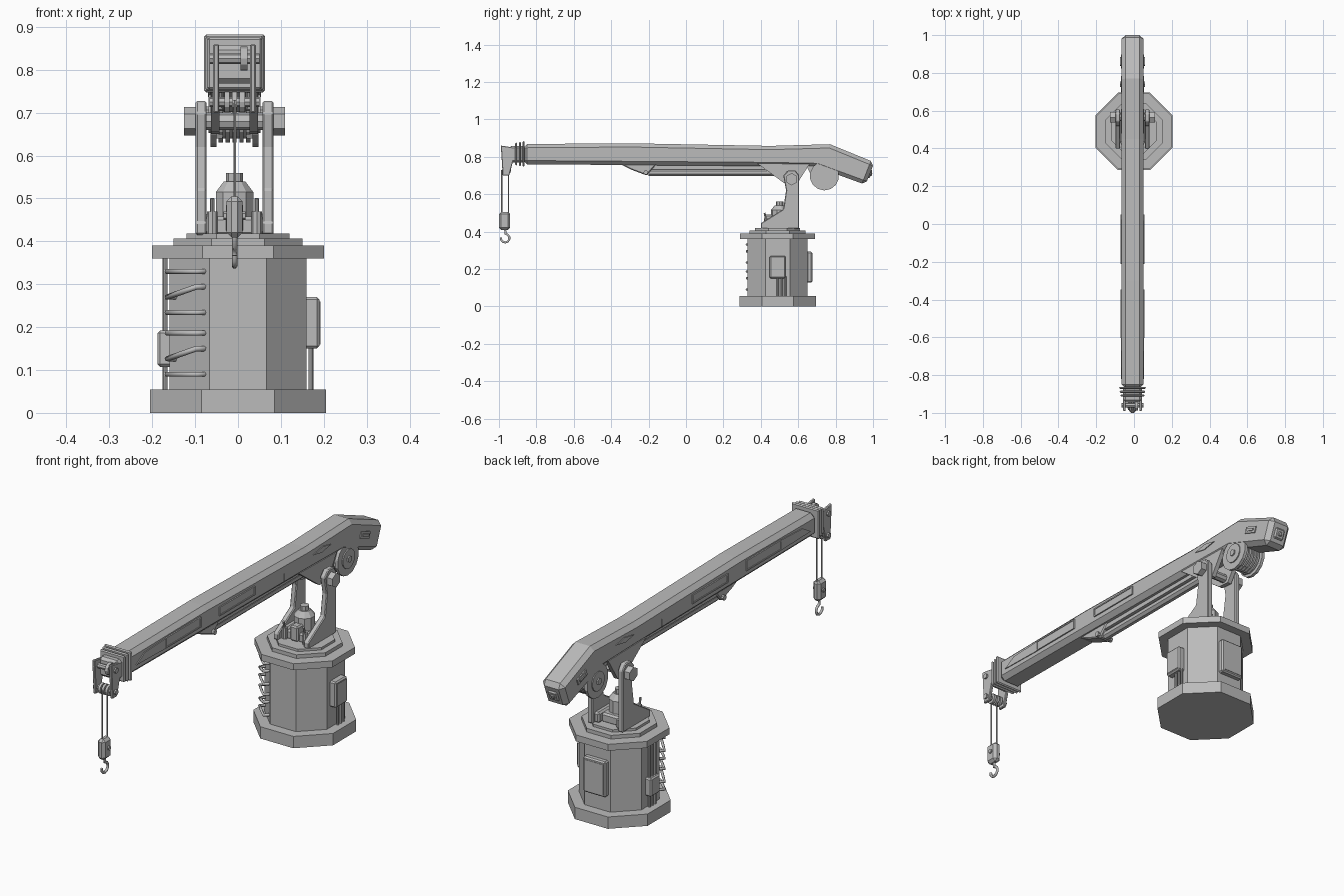
import bpy, bmesh, math
from mathutils import Vector, Matrix

cube = bpy.data.objects.get("Cube")
if cube:
    bpy.data.objects.remove(cube, do_unlink=True)

shade = (0.5, 0.5, 0.5, 1)
grey = bpy.data.materials.new("plain grey")
grey.use_nodes = True
grey.diffuse_color = shade
grey.node_tree.nodes["Principled BSDF"].inputs["Base Color"].default_value = shade

BOOM_X = -0.008            # boom centre line
BOOM_HALF = 0.057          # half the boom width
BASE_Y = 0.49              # pedestal centre
BODY = 0.16                # pedestal body, centre to flat side
FLAT = math.pi / 8         # turns a flat octagon side forward
TILT = math.radians(-20)   # slope of the boom tail
PIVOT = (0.565, 0.68)      # y, z of the boom pivot
WINCH = (0.74, 0.698)
HEAD_Y = -0.96
HOOK_Y = -0.967


def link(name, data):
    data.materials.append(grey)
    part = bpy.data.objects.new(name, data)
    bpy.context.collection.objects.link(part)
    return part


def finish(name, bm, bevel):
    bmesh.ops.recalc_face_normals(bm, faces=bm.faces)
    mesh = bpy.data.meshes.new(name)
    bm.to_mesh(mesh)
    bm.free()
    part = link(name, mesh)
    if bevel:
        modifier = part.modifiers.new("chamfer", "BEVEL")
        modifier.width, modifier.segments = bevel, 1
    return part


def box(name, centre, size, bevel=0, tilt=0):
    bm = bmesh.new()
    bmesh.ops.create_cube(bm, size=1, matrix=Matrix.Diagonal((*size, 1)))
    part = finish(name, bm, bevel)
    part.location = centre
    part.rotation_euler.x = tilt


def rod(name, start, end, radius, sides=8, end_radius=None, spin=0):
    start, end = Vector(start), Vector(end)
    axis = end - start
    bm = bmesh.new()
    bmesh.ops.create_cone(bm, cap_ends=True, segments=sides, radius1=radius,
                          radius2=end_radius or radius, depth=axis.length)
    turn = axis.to_track_quat('Z', 'Y').to_matrix().to_4x4()
    bm.transform(Matrix.Translation((start + end) / 2) @ turn @ Matrix.Rotation(spin, 4, 'Z'))
    finish(name, bm, 0)


def post(name, x, y, bottom, top, radius, sides=8, end_radius=None):
    rod(name, (x, y, bottom), (x, y, top), radius, sides, end_radius)


def axle(name, spot, half, radius, sides=8, shift=0):
    """Rod lying across the boom, centred on its middle line plus a shift."""
    x = BOOM_X + shift
    rod(name, (x - half, *spot), (x + half, *spot), radius, sides)


def plate(name, profile, middle, width, bevel=0):
    """Side profile in (y, z), given a width across x."""
    bm = bmesh.new()
    face = bm.faces.new([bm.verts.new((middle - width / 2, y, z)) for y, z in profile])
    grown = bmesh.ops.extrude_face_region(bm, geom=[face])["geom"]
    moved = [v for v in grown if isinstance(v, bmesh.types.BMVert)]
    bmesh.ops.translate(bm, vec=(width, 0, 0), verts=moved)
    finish(name, bm, bevel)


def tube(name, points, radius):
    curve = bpy.data.curves.new(name, 'CURVE')
    curve.dimensions, curve.bevel_depth, curve.bevel_resolution = '3D', radius, 1
    curve.use_fill_caps = True
    spline = curve.splines.new('POLY')
    spline.points.add(len(points) - 1)
    for knot, point in zip(spline.points, points):
        knot.co = (*point, 1)
    link(name, curve)


def hatch(name, x, y, z, length, height):
    """Panel on a boom side with a raised rim."""
    rim = 0.006
    box(name + "_panel", (x, y, z), (rim, length, height))
    for end in (-0.5, 0.5):
        box(name + "_rim", (x, y, z + end * height), (2 * rim, length + rim, rim))
        box(name + "_rim", (x, y + end * length, z), (2 * rim, rim, height))


# pedestal: stacked octagons
for name, bottom, top, reach in (
        ("pedestal_base", 0, 0.055, 0.205),
        ("pedestal_body", 0.05, 0.37, BODY),
        ("pedestal_rim", 0.36, 0.39, 0.2),
        ("turntable_lower", 0.39, 0.407, 0.15),
        ("turntable_upper", 0.4, 0.418, 0.12)):
    rod(name, (0, BASE_Y, bottom), (0, BASE_Y, top), reach / math.cos(FLAT), spin=FLAT)

# boxes and pipes on the pedestal
wall = BODY + 0.01
box("side_box", (wall, BASE_Y, 0.21), (0.04, 0.085, 0.12), 0.006)
box("side_box_door", (wall + 0.02, BASE_Y, 0.21), (0.004, 0.07, 0.1))
box("far_box", (-wall, BASE_Y, 0.15), (0.035, 0.07, 0.085), 0.006)
box("back_box", (0, BASE_Y + wall, 0.21), (0.115, 0.03, 0.165), 0.006)
box("back_box_door", (0, BASE_Y + wall + 0.015, 0.21), (0.095, 0.004, 0.14))
for step in (-1, 0, 1):
    offset = step * 0.02
    post("far_pipe", -wall, BASE_Y + offset, 0.05, 0.365, 0.006)
    post("side_pipe", wall, BASE_Y + 0.02 + offset, 0.05, 0.16, 0.006)

# ladder rungs on one slanted side, every third one bent
outward = Vector((-1, -1, 0)).normalized()
along = Vector((1, -1, 0)).normalized()
for i in range(6):
    middle = Vector((0, BASE_Y, 0.09 + i * 0.048))
    bend = Vector((0, 0, 0.012 if i % 3 == 1 else 0))
    points = []
    for side, gap in ((-1, 0), (-1, 0.025), (0, 0.025), (1, 0.025), (1, 0)):
        points.append(middle + outward * (BODY + gap) + side * (along * 0.048 + bend))
    tube("ladder_rung", points, 0.0065)

# columns with pivot bolts, lugs, levers and winch sides, mirrored
column = [(0.4, 0.415), (0.4, 0.445), (0.52, 0.52), (0.535, 0.62), (0.52, 0.7),
          (0.545, 0.727), (0.585, 0.727), (0.605, 0.7), (0.605, 0.415)]
lug = [(0.38, 0.765), (0.53, 0.655), (0.59, 0.65), (0.66, 0.76)]
hanger = [(0.64, 0.76), (0.7, 0.64), (0.76, 0.65), (0.8, 0.75)]
for side in (-1, 1):
    plate("column", column, BOOM_X + side * 0.078, 0.026, 0.004)
    plate("pivot_lug", lug, BOOM_X + side * 0.045, 0.02)
    plate("winch_hanger", hanger, BOOM_X + side * 0.035, 0.014)
    box("column_foot", (BOOM_X + side * 0.057, 0.51, 0.44), (0.03, 0.16, 0.05), 0.008)
    axle("pivot_bolt", PIVOT, 0.02, 0.033, 6, side * 0.098)
    axle("winch_flange", WINCH, 0.007, 0.078, 14, side * 0.049)
    axle("winch_hub", WINCH, 0.006, 0.045, 14, side * 0.055)
    axle("winch_bolt", WINCH, 0.006, 0.016, 6, side * 0.061)
    lever_x = BOOM_X + side * 0.052
    post("lever_base", lever_x, 0.43, 0.41, 0.47, 0.012)
    rod("lever", (lever_x, 0.43, 0.45), (lever_x, 0.42, 0.5), 0.005)
axle("pivot_pin", PIVOT, 0.08, 0.02)
axle("winch_drum", WINCH, 0.045, 0.058, 14)
for turn in range(-2, 3):
    axle("rope_winding", WINCH, 0.005, 0.068, 14, turn * 0.016)

# slewing motor between the columns
motor = (BOOM_X, 0.5)
box("motor_base", (*motor, 0.435), (0.1, 0.13, 0.045), 0.008)
post("motor_body", *motor, 0.45, 0.515, 0.046, 10)
post("motor_shoulder", *motor, 0.515, 0.54, 0.046, 10, 0.026)
post("motor_cap", *motor, 0.535, 0.56, 0.02)
box("motor_gearbox", (BOOM_X, 0.445, 0.455), (0.04, 0.05, 0.07), 0.006)

# boom: bent profile with chamfered edges
underside = [(-0.87, 0.76), (0.45, 0.75), (0.7, 0.745), (0.96, 0.65)]
topside = [(1.007, 0.77), (0.77, 0.867), (0.45, 0.858), (-0.3, 0.872), (-0.87, 0.868)]
plate("boom", underside + topside, BOOM_X, 2 * BOOM_HALF, 0.02)
box("tail_port", (BOOM_X, 0.98, 0.71), (0.05, 0.02, 0.05), 0.006, TILT)
box("tail_socket", (BOOM_X, 0.985, 0.708), (0.02, 0.02, 0.02), 0.004, TILT)

# hatches, strips, diamonds and slots on both boom sides
strip = [(-0.82, 0.8), (-0.6, 0.795), (-0.6, 0.842), (-0.76, 0.835)]
diamond = [(0.48, 0.815), (0.54, 0.803), (0.61, 0.815), (0.55, 0.828)]
for side in (-1, 1):
    x = BOOM_X + side * BOOM_HALF
    hatch("middle_hatch", x, -0.08, 0.815, 0.255, 0.035)
    hatch("front_hatch", x, -0.475, 0.82, 0.25, 0.042)
    plate("side_strip", strip, x, 0.008)
    plate("diamond_plate", diamond, x, 0.008)
    box("slot_rim", (x, 0.86, 0.763), (0.01, 0.07, 0.03), 0, TILT)
    box("slot_bar", (x, 0.86, 0.763), (0.018, 0.045, 0.012), 0, TILT)
    box("side_seam", (x, 0.27, 0.79), (0.003, 0.004, 0.035))

# lifting ram under the boom
ram_z = 0.716
rod("ram", (BOOM_X, -0.2, ram_z), (BOOM_X, 0.48, ram_z), 0.02, spin=FLAT)
box("ram_rail", (BOOM_X, 0.12, 0.742), (0.05, 0.64, 0.02))
bracket = [(-0.37, 0.77), (-0.29, 0.73), (-0.21, 0.7), (-0.15, 0.77)]
plate("ram_bracket", bracket, BOOM_X, 0.06, 0.005)
axle("ram_pin", (-0.215, ram_z), 0.042, 0.012)

# stepped collars at the boom tip
for i in range(3):
    shrink = i * 0.007
    box("tip_collar", (BOOM_X, -0.868 - i * 0.02, 0.815), (0.142 - shrink, 0.011, 0.136 - shrink), 0.005)
box("tip_core", (BOOM_X, -0.9, 0.813), (0.1, 0.09, 0.09), 0.012)

# rope head: cheeks, sheaves and pins
cheek = [(-0.99, 0.86), (-0.925, 0.85), (-0.925, 0.775), (-0.945, 0.7), (-0.98, 0.7)]
for side in (-1, 1):
    plate("head_cheek", cheek, BOOM_X + side * 0.043, 0.014, 0.003)
upper, lower = (HEAD_Y, 0.826), (HEAD_Y, 0.725)
for spot in (upper, lower):
    axle("head_pin", spot, 0.058, 0.012)
axle("upper_sheave", upper, 0.008, 0.028, 12, 0.022)
for side in (-1, 0, 1):
    axle("lower_sheave", lower, 0.006, 0.024, 12, side * 0.018)

# hoist ropes, block and hook
for side in (-1, 1):
    post("hoist_rope", BOOM_X, HOOK_Y + side * 0.018, 0.48, 0.73, 0.0035, 6)
box("hook_block", (BOOM_X, HOOK_Y - 0.003, 0.457), (0.038, 0.06, 0.096), 0.012)
axle("block_pin", (HOOK_Y, 0.46), 0.026, 0.01, 6)
points = [Vector((BOOM_X, HOOK_Y, 0.415))]
for i in range(9):
    angle = math.radians(85 - i * 34)
    points.append(Vector((BOOM_X, HOOK_Y, 0.365)) + 0.023 * Vector((0, math.cos(angle), math.sin(angle))))
tube("hook", points, 0.0065)
